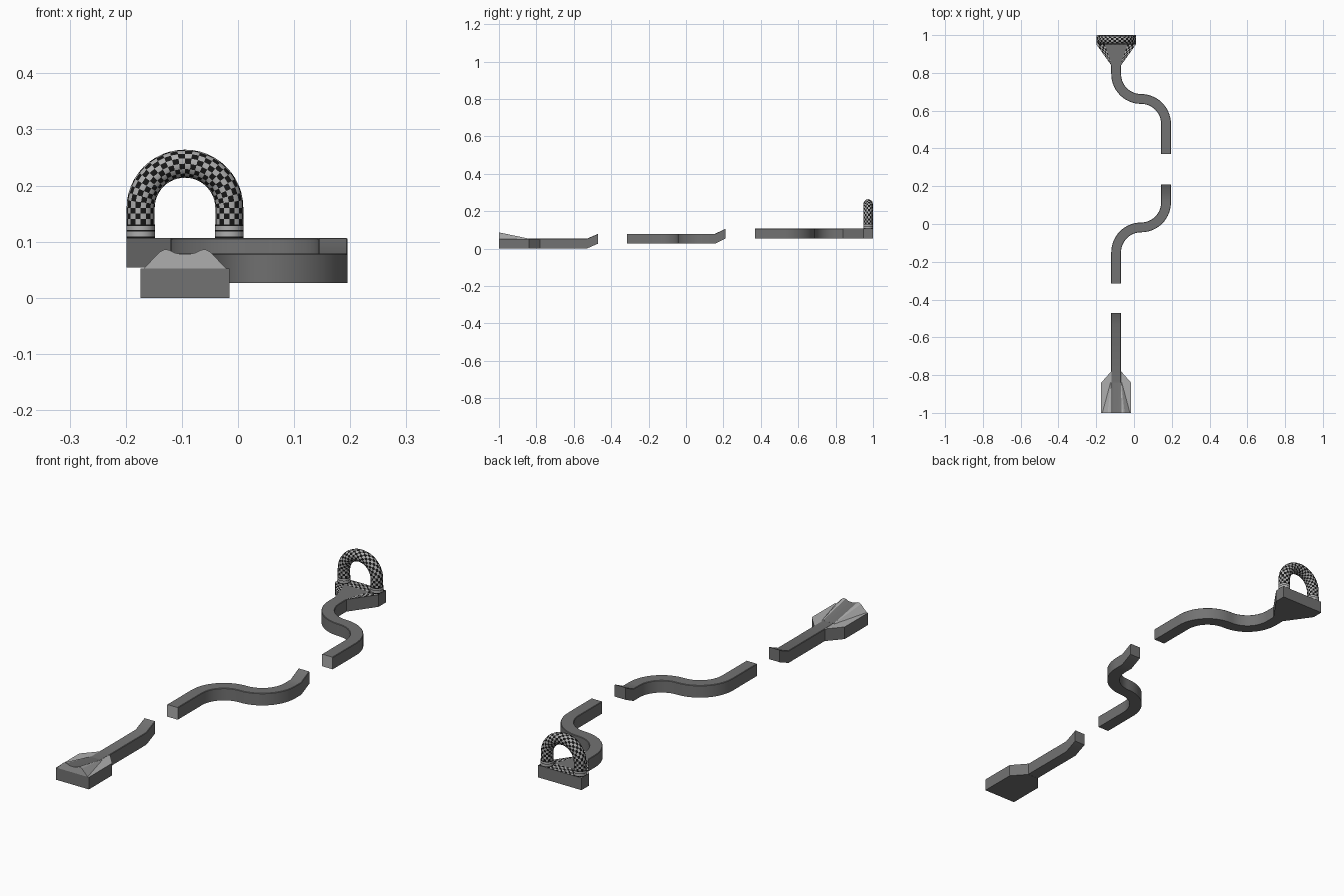
import bpy, bmesh
from math import sin, cos, pi
from mathutils import Vector

if "Cube" in bpy.data.objects:
    bpy.data.objects.remove(bpy.data.objects["Cube"])

CX, HW, H = -0.0945, 0.026, 0.0525   # lane centre, half width, thickness


def material(name, v):
    m = bpy.data.materials.new(name)
    m.diffuse_color = (v, v, v, 1)
    m.use_nodes = True
    m.node_tree.nodes["Principled BSDF"].inputs["Base Color"].default_value = m.diffuse_color
    return m


DARK, LIGHT, BLACK = material("dark_grey", 0.17), material("light_grey", 0.42), material("black", 0.008)
MATS = [DARK, LIGHT, BLACK]


def finish(name, bm, smooth=False, recalc=True):
    if recalc:
        bmesh.ops.recalc_face_normals(bm, faces=bm.faces)
    me = bpy.data.meshes.new(name)
    bm.to_mesh(me)
    bm.free()
    for m in MATS:
        me.materials.append(m)
    ob = bpy.data.objects.new(name, me)
    bpy.context.collection.objects.link(ob)
    if smooth:
        bpy.ops.object.select_all(action='DESELECT')
        ob.select_set(True)
        bpy.context.view_layer.objects.active = ob
        bpy.ops.object.shade_smooth_by_angle(angle=0.6)
    return ob


def loft(bm, rings, paint=lambda i, j: 0, caps=(0, 0)):
    """Skin closed rings; paint(i, j) picks the material of each quad."""
    vs = [[bm.verts.new(p) for p in r] for r in rings]
    n = len(vs[0])
    for i in range(len(vs) - 1):
        for j in range(n):
            k = (j + 1) % n
            bm.faces.new((vs[i][j], vs[i][k], vs[i+1][k], vs[i+1][j])).material_index = paint(i, j)
    for r, c in zip((vs[0], vs[-1]), caps):
        bm.faces.new(r).material_index = c


def track(name, path, start_cap=1):
    """Sweep the lane section along (x, y, z, heading angle) stations."""
    c = 0.002
    sec = [(-HW, 0), (HW, 0), (HW, H - c), (HW - c, H), (-HW + c, H), (-HW, H - c)]
    rings = [[(x + s * cos(a), y + s * sin(a), z + t) for s, t in sec] for x, y, z, a in path]
    bm = bmesh.new()
    loft(bm, rings, caps=(start_cap, 0))
    finish(name, bm, True)


def s_bend(x, y, z, side, r=0.132, n=14):
    """Quarter turn towards side, then a quarter turn back to +y."""
    first = [(x + side * r * (1 - cos(t)), y + r * sin(t), z, -side * t)
             for t in (pi / 2 * i / n for i in range(n + 1))]
    second = [(x + side * r * (1 + sin(t)), y + r * (2 - cos(t)), z, -side * (pi / 2 - t))
              for t in (pi / 2 * i / n for i in range(1, n + 1))]
    return first + second


def prism(name, pts, z0, z1, top):
    bm = bmesh.new()
    loft(bm, [[(CX + x, y, z) for x, y in pts] for z in (z0, z1)], caps=(0, top))
    finish(name, bm)


def checker_patch(name, corners, nu, nv):
    """Bilinear checkered sheet facing up."""
    a, b, c, d = [Vector((CX + x, y, z)) for x, y, z in corners]
    bm = bmesh.new()
    g = [[bm.verts.new(a.lerp(b, u / nu).lerp(d.lerp(c, u / nu), v / nv))
          for v in range(nv + 1)] for u in range(nu + 1)]
    for u in range(nu):
        for v in range(nv):
            f = bm.faces.new((g[u][v], g[u+1][v], g[u+1][v+1], g[u][v+1]))
            f.material_index = 1 + (u + v) % 2
            f.normal_update()
            if f.normal.z < 0:
                f.normal_flip()
    finish(name, bm, recalc=False)


# three lane pieces, two of them lifting at the far end
XR, LIFT = CX + 0.264, 0.0265
track("start_lane", [(CX, -0.86, 0.0005, 0), (CX, -0.53, 0.0005, 0), (CX, -0.47, LIFT, 0)], 0)
track("middle_lane", [(CX, -0.315, LIFT, 0)] + s_bend(CX, -0.15, LIFT, 1)
      + [(XR, 0.155, LIFT, 0), (XR, 0.21, 2 * LIFT, 0)])
Z3 = 2 * LIFT + 0.001
track("end_lane", [(XR, 0.37, Z3, 0)] + s_bend(XR, 0.53, Z3, -1) + [(CX, 0.85, Z3, 0)])

# start platform with a banked launch ramp on top
prism("start_platform", [(-.079, -1), (.079, -1), (.079, -.84), (HW, -.78), (-HW, -.78), (-.079, -.84)],
      0, H, 1)
half = [(.073, .0525, .03), (.045, .082, .028), (.036, .0865, .027), (.028, .085, .026),
        (.018, .080, .020), (.008, .078, .010)]
prof = [(-x, z, -e) for x, z, e in half] + [(x, z, e) for x, z, e in reversed(half)]
bm = bmesh.new()
loft(bm, [[(CX + x, -1, z) for x, z, e in prof],
          [(CX + e, -.84, .0525 if i in (0, 11) else .0532) for i, (x, z, e) in enumerate(prof)]],
     paint=lambda i, j: 0 if 3 <= j <= 7 else 1, caps=(1, 0))
finish("launch_ramp", bm)

# finish platform with checkered wings
ZT = Z3 + H
prism("finish_platform", [(-.104, 1), (-.104, .95), (-HW, .84), (HW, .84), (.104, .95), (.104, 1)],
      Z3, ZT, 0)
for s, side in ((-1, "left"), (1, "right")):
    z = ZT + .0006
    checker_patch(side + "_checker_wing",
                  [(s * .029, .846, z), (s * .026, .852, z), (s * .06, .95, z), (s * .103, .95, z)], 4, 9)
checker_patch("checker_strip", [(-.103, .95, z), (.103, .95, z), (.103, .999, z), (-.103, .999, z)], 20, 5)

# arch: checkered tube over two legs
R, TR, Y, ZC = 0.079, 0.025, 0.974, 0.16
N, M = 16, 24
legs = [ZC - .03 + .01 * i for i in range(3)]
path = [(-R, z, pi) for z in legs] + [(R * cos(pi - pi * i / M), ZC + R * sin(pi * i / M) - 0, pi - pi * i / M)
                                      for i in range(M + 1)] + [(R, z, 0) for z in reversed(legs)]
bm = bmesh.new()
loft(bm, [[(CX + x + TR * cos(2 * pi * j / N) * cos(a), Y + TR * sin(2 * pi * j / N),
            z + TR * cos(2 * pi * j / N) * sin(a)) for j in range(N)] for x, z, a in path],
     paint=lambda i, j: 1 + (i + j) % 2)
finish("arch_tube", bm, True)

# banded feet of the arch
bands = [(ZT, .0255), (ZT + .003, .0255), (ZT + .012, .0255), (ZT + .014, .0255), (ZT + .019, .0255),
         (ZT + .021, .0255), (.131, .0255)]
for s, side in ((-1, "left"), (1, "right")):
    bm = bmesh.new()
    loft(bm, [[(CX + s * R + r * cos(2 * pi * j / 24), Y + r * sin(2 * pi * j / 24), z) for j in range(24)]
              for z, r in bands], paint=lambda i, j: 1 + (i % 2 == 0 and i < 5 or i == 5) * (i != 4)
         if i != 5 else 2, caps=(1, 1))
    finish(side + "_arch_foot", bm, True)
